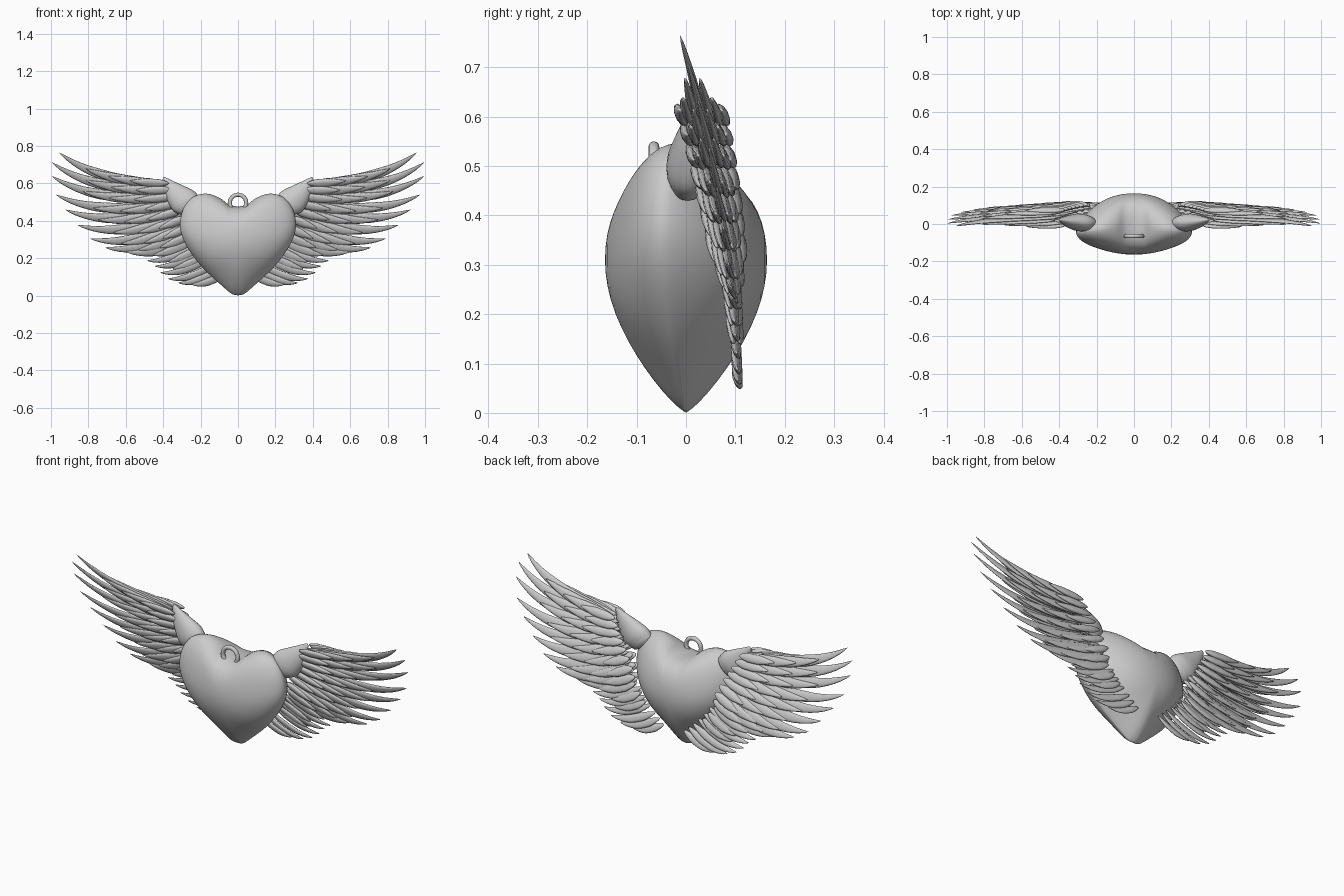
import bpy, bmesh, math
from mathutils import Vector

if "Cube" in bpy.data.objects:
    bpy.data.objects.remove(bpy.data.objects["Cube"])


def finish(bm, name, mirror=False):
    bmesh.ops.recalc_face_normals(bm, faces=bm.faces)
    me = bpy.data.meshes.new(name)
    bm.to_mesh(me)
    bm.free()
    for p in me.polygons:
        p.use_smooth = True
    ob = bpy.data.objects.new(name, me)
    bpy.context.collection.objects.link(ob)
    if mirror:
        ob.modifiers.new("mirror", "MIRROR").use_mirror_merge = False
    return ob


def spline(pts, u):
    """Smooth (Catmull-Rom) point on a list of control tuples, u in 0..1."""
    p = [Vector(q) for q in pts]
    p = [2 * p[0] - p[1]] + p + [2 * p[-1] - p[-2]]
    f = u * (len(pts) - 1)
    i = min(int(f), len(pts) - 2)
    t = f - i
    a, b, c, d = p[i:i + 4]
    return 0.5 * (2 * b + (c - a) * t + (2 * a - 5 * b + 4 * c - d) * t * t
                  + (3 * b - a - 3 * c + d) * t ** 3)


def loft(bm, rings, start, end):
    """Skin closed rings of points, closing both ends to a point."""
    vr = [[bm.verts.new(p) for p in r] for r in rings]
    n = len(vr[0])
    for r, s in zip(vr, vr[1:]):
        for k in range(n):
            bm.faces.new((r[k], r[(k + 1) % n], s[(k + 1) % n], s[k]))
    for r, tip in ((vr[0], start), (vr[-1], end)):
        c = bm.verts.new(tip)
        for k in range(n):
            bm.faces.new((r[k], r[(k + 1) % n], c))


# Puffed heart: outline blended into an ellipse toward the front and back poles
half = [(0, .475), (.05, .487), (.1, .523), (.17, .545), (.24, .527), (.29, .468),
        (.31, .39), (.3, .32), (.26, .24), (.19, .15), (.1, .065), (.035, .01), (0, .001)]
N = 40
right = [spline(half, i / N) for i in range(N + 1)]
outline = right + [Vector((-p.x, p.y)) for p in right[-2:0:-1]]
CZ, DEPTH = .31, .164
rings = []
for j in range(1, 28):
    t = math.pi * j / 28
    s, c = math.sin(t), math.cos(t)
    ring = []
    for p in outline:
        d = p - Vector((0, CZ))
        a = math.atan2(d.y, d.x)
        e = 1 / math.hypot(math.cos(a) / .3, math.sin(a) / .24)
        q = d.normalized() * s * (e * (1 - s * s) + d.length * s * s)
        low = max(0, -d.normalized().y)
        y = -DEPTH * math.copysign(abs(c) ** (1.2 + .35 * low * s), c)
        y -= .045 * s * s * abs(q.x) / .31
        ring.append((q.x, y, CZ + q.y))
    rings.append(ring)
bm = bmesh.new()
loft(bm, rings, (0, -DEPTH, CZ), (0, DEPTH, CZ))
finish(bm, "heart")

# Hanging loop
bpy.ops.mesh.primitive_torus_add(location=(0, -.065, .495), rotation=(math.pi / 2, 0, 0),
                                 major_radius=.044, minor_radius=.011,
                                 major_segments=40, minor_segments=12)
bpy.context.object.name = "hanging_loop"
bpy.ops.object.shade_smooth()

# Shoulder: tapered horn from the heart up to the wing bend
path = [(.25, .475), (.29, .505), (.338, .55), (.372, .59), (.397, .627)]
radii = [(.06, 0), (.07, 0), (.052, 0), (.03, 0), (.008, 0)]
rings = []
for i in range(17):
    p, r = spline(path, i / 16), spline(radii, i / 16).x
    ring = []
    for k in range(20):
        a = math.tau * k / 20
        n = Vector((-.72, .69)) * math.cos(a) * r * 1.1
        ring.append((p.x + n.x, .004 + .018 * i / 16 + .68 * r * math.sin(a), p.y + n.y))
    rings.append(ring)
bm = bmesh.new()
loft(bm, rings, (.22, .004, .45), (.4, .022, .632))
finish(bm, "shoulders", True)


# Feathers: (x, z) roots and tips of the long row, top to bottom
tips = [(.955, .765), (.995, .712), (.998, .64), (.975, .54), (.925, .46), (.86, .378),
        (.79, .305), (.71, .257), (.6, .235), (.487, .187), (.446, .158), (.417, .123),
        (.374, .09), (.32, .068), (.25, .06)]
roots = [(.385, .6), (.345, .525), (.3, .45), (.25, .36), (.19, .27), (.12, .185), (.06, .125)]


def sweep(u, t):
    """Point at t along the feather at row position u; tips curl upward."""
    r, e = spline(roots, u), spline(tips, u)
    d = e - r
    ctrl = r + d * .62 + Vector((d.y, -d.x)) * .17
    return r * (1 - t) ** 2 + ctrl * 2 * t * (1 - t) + e * t * t


def feather(bm, u, t0, t1, width, thick, off):
    S, K = 14, 10
    rings = []
    to3d = lambda p: Vector((p.x, .105 - .2 * p.y * p.y + off, p.y))
    for i in range(S):
        v = (i + .4) / S
        t = t0 + (t1 - t0) * v
        p = sweep(u, t)
        d = (sweep(u, t + .01) - p).normalized()
        prof = min(1, (v / .25) ** .5) * min(1, ((1 - v) / .45)) ** .7
        side = Vector((-d.y, -.35, d.x)) * width * prof * .5
        ring = []
        for k in range(K):
            a = math.tau * k / K
            q = to3d(p) + side * math.cos(a)
            q.y += thick * .5 * prof ** .7 * math.sin(a)
            ring.append(q)
        rings.append(ring)
    loft(bm, rings, to3d(sweep(u, t0)), to3d(sweep(u, t1)))


def row(name, count, end, t0, t1, width, thick, off):
    """A row of covering feathers that thins out toward the heart's tip."""
    bm = bmesh.new()
    for i in range(count):
        u = end * i / (count - 1)
        small = 1 - .3 * max(0, u - .5) / .5
        feather(bm, u, t0, t1 - .04 * (i % 2), width * small, thick * small, off * (1 - .75 * u))
    finish(bm, name, True)


bm = bmesh.new()
for i in range(len(tips)):
    feather(bm, i / 14, 0, 1, .054 if i < 9 else .04, .018, 0)
finish(bm, "long_feathers", True)

# Overlapping shorter rows on the front and back of the wing
for face, sg in (("front", -1), ("back", 1)):
    row(face + "_middle_feathers", 11, .75, .05, .68, .052, .02, sg * .015)
    row(face + "_short_feathers", 8, .55, 0, .46, .048, .022, sg * .029)
    row(face + "_small_feathers", 7, .48, -.02, .27, .044, .026, sg * .042)
